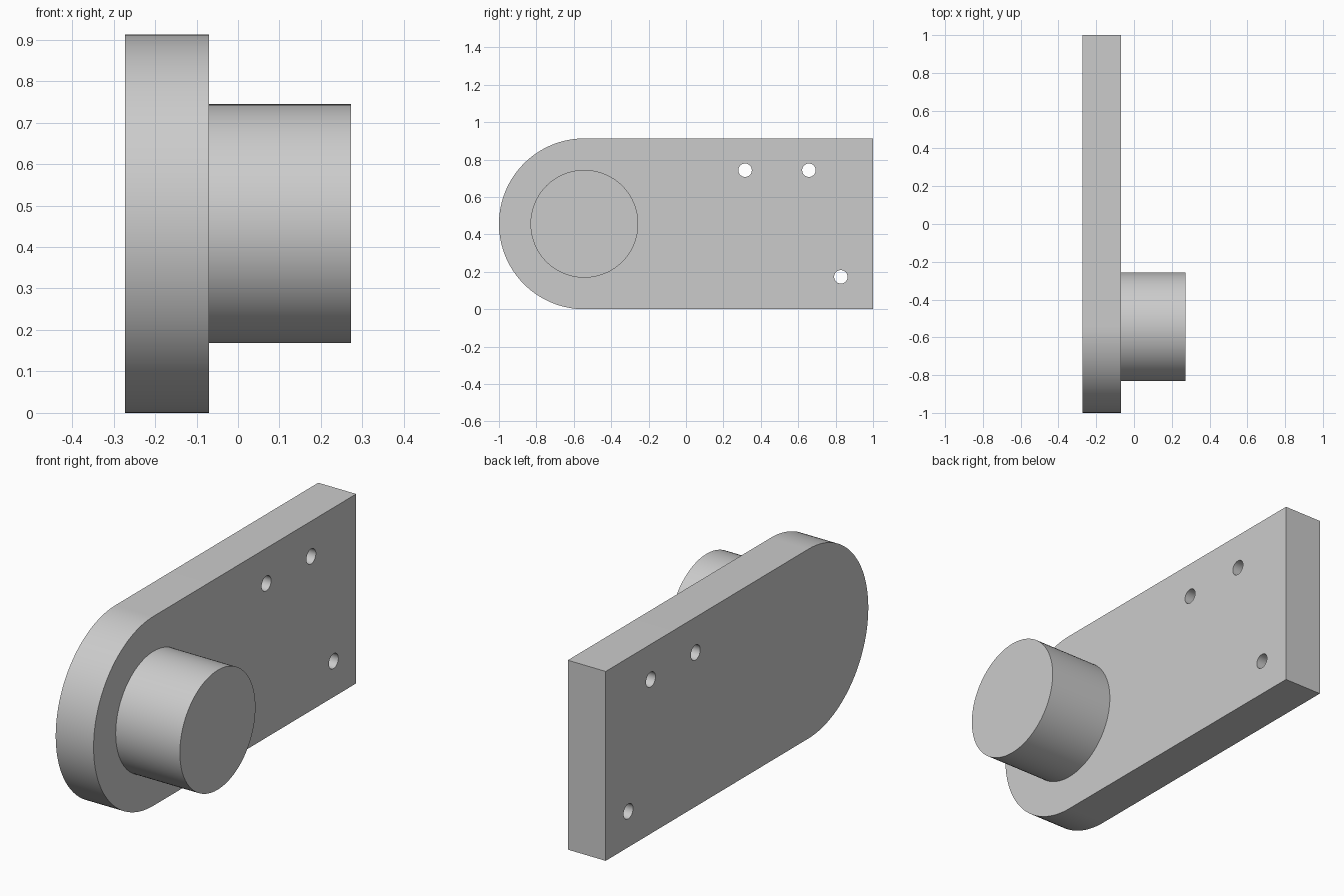
import bpy
import bmesh
from math import pi, sin, cos, radians

cube = bpy.data.objects.get("Cube")
if cube:
    bpy.data.objects.remove(cube, do_unlink=True)

HEIGHT = 0.913
RADIUS = HEIGHT / 2
PIVOT_Y = RADIUS - 1
BACK, FACE, TIP = -0.272, -0.07, 0.272

grey = bpy.data.materials.new("plain grey")
grey.use_nodes = True
colour = (0.6, 0.6, 0.6, 1)
grey.diffuse_color = colour
grey.node_tree.nodes["Principled BSDF"].inputs["Base Color"].default_value = colour


def arc(y, z, r, start, end, steps):
    """Points along an arc in the side plane."""
    angles = [start + (end - start) * i / steps for i in range(steps + 1)]
    return [(y + r * cos(a), z + r * sin(a)) for a in angles]


def extrude_profile(name, outline, x0, x1):
    """Solid made by sweeping a side outline from x0 to x1."""
    bm = bmesh.new()
    face = bm.faces.new([bm.verts.new((x0, y, z)) for y, z in outline])
    swept = bmesh.ops.extrude_face_region(bm, geom=[face])["geom"]
    verts = [v for v in swept if isinstance(v, bmesh.types.BMVert)]
    bmesh.ops.translate(bm, verts=verts, vec=(x1 - x0, 0, 0))
    bmesh.ops.recalc_face_normals(bm, faces=bm.faces)
    mesh = bpy.data.meshes.new(name)
    bm.to_mesh(mesh)
    bm.free()
    mesh.materials.append(grey)
    obj = bpy.data.objects.new(name, mesh)
    bpy.context.collection.objects.link(obj)
    return obj


def cylinder(name, y, z, r, x0, x1, sides):
    return extrude_profile(name, arc(y, z, r, 0, 2 * pi, sides)[:-1], x0, x1)


def select_only(obj):
    bpy.ops.object.select_all(action="DESELECT")
    obj.select_set(True)
    bpy.context.view_layer.objects.active = obj


# Plate with one rounded end
outline = arc(PIVOT_Y, RADIUS, RADIUS, pi / 2, 3 * pi / 2, 64) + [(1, 0), (1, HEIGHT)]
plate = extrude_profile("plate", outline, BACK, FACE)

# Round boss on the left side of the plate
boss = cylinder("boss", PIVOT_Y, RADIUS, 0.288, FACE - 0.05, TIP, 96)

# Three through holes
for i, (y, z) in enumerate([(0.316, 0.743), (0.657, 0.743), (0.828, 0.173)]):
    cutter = cylinder(f"hole_cutter_{i + 1}", y, z, 0.036, BACK - 0.1, FACE + 0.1, 32)
    cut = plate.modifiers.new("hole", "BOOLEAN")
    cut.operation = "DIFFERENCE"
    cut.solver = "EXACT"
    cut.object = cutter
    select_only(plate)
    bpy.ops.object.modifier_apply(modifier=cut.name)
    bpy.data.objects.remove(cutter, do_unlink=True)

# Smooth the round walls, keep the rims sharp
for part in (plate, boss):
    select_only(part)
    bpy.ops.object.shade_smooth_by_angle(angle=radians(30))
